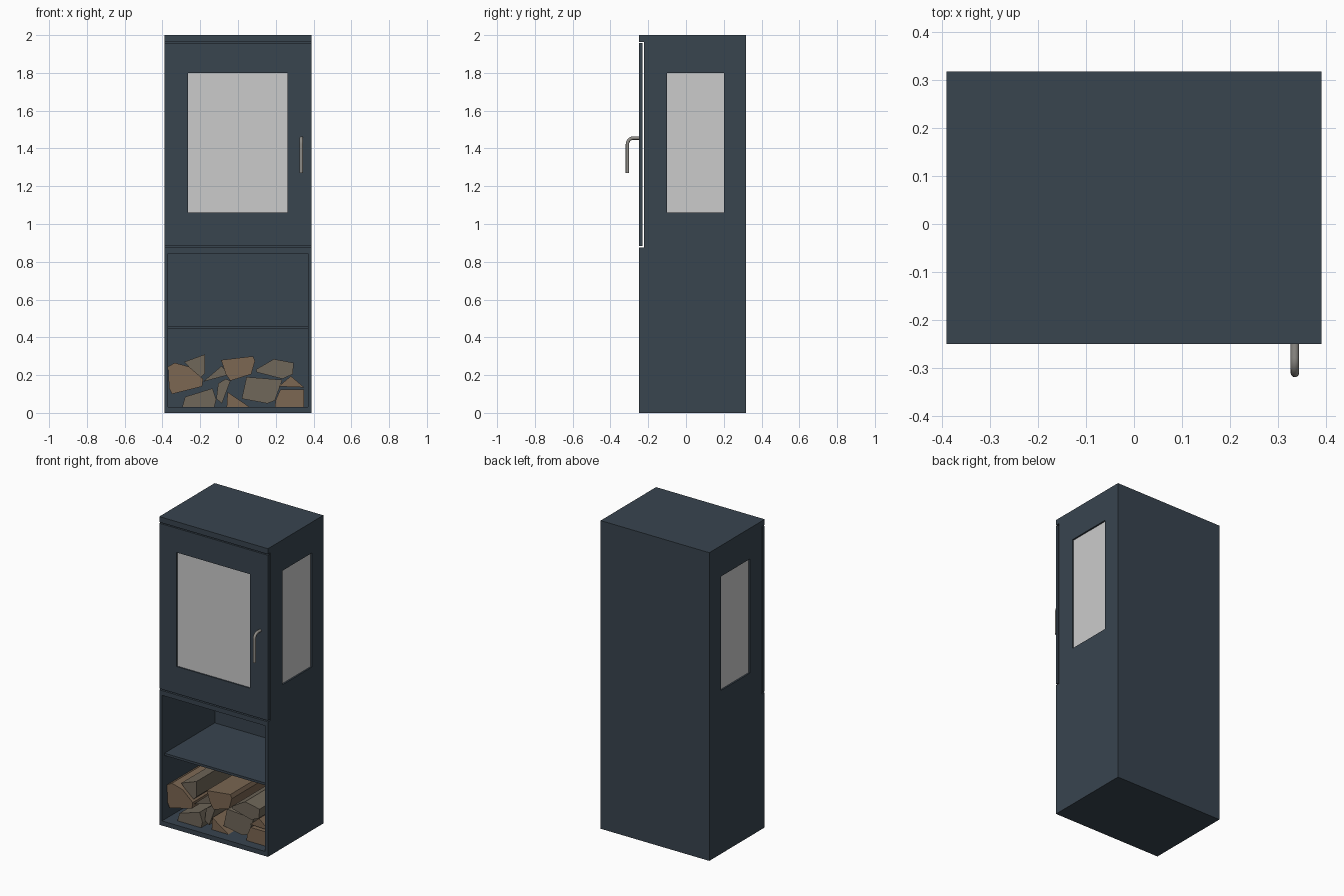
import bpy, bmesh

if "Cube" in bpy.data.objects:
    bpy.data.objects.remove(bpy.data.objects["Cube"])

def material(name, r, g, b):
    m = bpy.data.materials.new(name)
    m.diffuse_color = (r, g, b, 1)
    m.use_nodes = True
    m.node_tree.nodes["Principled BSDF"].inputs["Base Color"].default_value = m.diffuse_color
    return m

STEEL = material("dark_steel", 0.040, 0.058, 0.078)
METAL = material("handle_metal", 0.28, 0.27, 0.25)
BARK = material("wood_brown", 0.20, 0.135, 0.085)
WOOD = material("wood_grey", 0.16, 0.135, 0.10)

def add_mesh(name, bm, mat=None):
    bmesh.ops.recalc_face_normals(bm, faces=bm.faces)
    me = bpy.data.meshes.new(name)
    bm.to_mesh(me)
    bm.free()
    ob = bpy.data.objects.new(name, me)
    bpy.context.collection.objects.link(ob)
    if mat:
        me.materials.append(mat)
    return ob

def box(name, x, y, z, mat=None):
    """Box from (min, max) pairs."""
    bm = bmesh.new()
    bmesh.ops.create_cube(bm, size=1)
    for v in bm.verts:
        v.co = [lo if c < 0 else hi for c, (lo, hi) in zip(v.co, (x, y, z))]
    return add_mesh(name, bm, mat)

def cut(ob, name, x, y, z):
    cutter = box(name, x, y, z)
    cutter.hide_render = True
    cutter.hide_set(True)
    mod = ob.modifiers.new(name, 'BOOLEAN')
    mod.operation = 'DIFFERENCE'
    mod.solver = 'EXACT'
    mod.object = cutter

def prism(name, points, y0, y1, mat):
    """Extrude an x-z outline along y."""
    bm = bmesh.new()
    face = bm.faces.new([bm.verts.new((x, y0, z)) for x, z in points])
    ext = bmesh.ops.extrude_face_region(bm, geom=[face])
    for v in ext["geom"]:
        if isinstance(v, bmesh.types.BMVert):
            v.co.y = y1
    return add_mesh(name, bm, mat)

W, FRONT, BACK = 0.39, -0.25, 0.318
WIN_Z = (1.06, 1.80)

# cabinet: door recess, fire chamber, side windows and log niche are cut out
body = box("body", (-W, W), (FRONT, BACK), (0, 2), STEEL)
cut(body, "door_recess_cutter", (-1, 1), (-0.5, -0.223), (0.876, 1.964))
cut(body, "fire_chamber_cutter", (-0.36, 0.36), (-0.20, 0.28), (0.95, 1.92))
cut(body, "side_window_cutter", (-1, 1), (-0.10, 0.20), WIN_Z)
cut(body, "niche_cutter", (-0.37, 0.37), (-0.5, 0.29), (0.03, 0.845))

# door with window opening, standing slightly clear of the cabinet
door = box("door", (-W, W), (FRONT, -0.230), (0.884, 1.957), STEEL)
cut(door, "door_window_cutter", (-0.265, 0.262), (-0.5, 0), WIN_Z)

# glass panes
box("front_glass", (-0.265, 0.262), (-0.242, -0.232), WIN_Z)
for side, s in (("left", -1), ("right", 1)):
    box(side + "_glass", tuple(sorted((s * 0.370, s * 0.380))), (-0.10, 0.20), WIN_Z)

# shelf inside the niche
box("shelf", (-0.37, 0.37), (-0.225, 0.29), (0.445, 0.46), STEEL)

# bent rod handle
cu = bpy.data.curves.new("door_handle", 'CURVE')
cu.dimensions = '3D'
cu.bevel_depth = 0.009
cu.bevel_resolution = 4
cu.resolution_u = 8
cu.use_fill_caps = True
path = [(-0.24, 1.455), (-0.278, 1.455), (-0.31, 1.423), (-0.31, 1.27)]
sp = cu.splines.new('BEZIER')
sp.bezier_points.add(3)
for p, (y, z) in zip(sp.bezier_points, path):
    p.co = (0.335, y, z)
    p.handle_left_type = p.handle_right_type = 'VECTOR'
a, b = sp.bezier_points[1], sp.bezier_points[2]
a.handle_right_type = b.handle_left_type = 'FREE'
a.handle_right = (0.335, -0.296, 1.455)
b.handle_left = (0.335, -0.31, 1.441)
handle = bpy.data.objects.new("door_handle", cu)
bpy.context.collection.objects.link(handle)
cu.materials.append(METAL)

# split firewood: end outlines in x-z
logs = [
    [(-.37, .245), (-.335, .265), (-.26, .245), (-.185, .18), (-.19, .14), (-.35, .10), (-.365, .13)],
    [(-.285, .27), (-.175, .31), (-.175, .21), (-.20, .185)],
    [(-.185, .165), (-.085, .25), (-.055, .20)],
    [(-.09, .28), (.08, .30), (.09, .275), (.07, .205), (-.04, .17), (-.065, .205)],
    [(.095, .23), (.19, .285), (.295, .265), (.29, .205), (.235, .18), (.10, .215)],
    [(.045, .19), (.235, .175), (.195, .065), (.155, .05), (.02, .075)],
    [(.215, .14), (.28, .195), (.35, .135)],
    [(.20, .07), (.225, .125), (.35, .125), (.35, .032), (.195, .032)],
    [(-.28, .085), (-.135, .13), (-.115, .07), (-.125, .032), (-.295, .032)],
    [(-.105, .155), (-.065, .18), (-.04, .17), (-.085, .05), (-.115, .075)],
    [(-.055, .11), (-.06, .032), (.06, .032)],
]
brown = {0, 3, 6, 7, 10}
for i, pts in enumerate(logs):
    shift = (i * 3 % 4) * 0.008
    prism(f"log_{i + 1}", pts, -0.20 + shift, 0.25 + shift, BARK if i in brown else WOOD)
